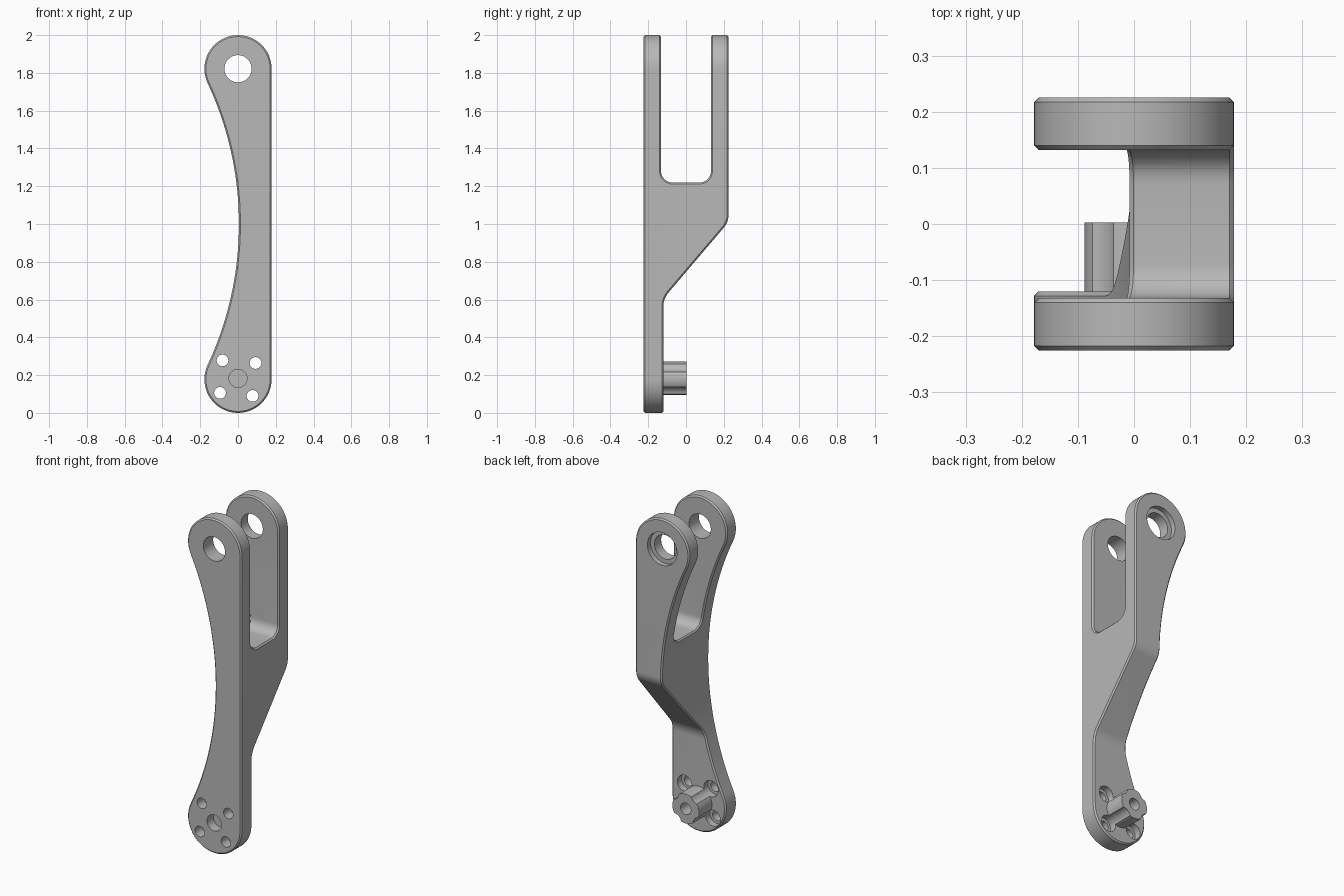
import bpy, bmesh, math
from mathutils import Vector

if "Cube" in bpy.data.objects:
    bpy.data.objects.remove(bpy.data.objects["Cube"], do_unlink=True)

# Single grey metal
metal = bpy.data.materials.new("grey metal")
metal.use_nodes = True
GREY = (0.48, 0.48, 0.48, 1)
metal.diffuse_color = GREY
metal.node_tree.nodes["Principled BSDF"].inputs["Base Color"].default_value = GREY

R = 0.178                      # end radius
TOP, BOTTOM = 2 - R, R         # end centres
FRONT, BACK = -0.225, 0.225
PAD_BACK = -0.12               # back face of the lower plate


def prism(name, points, axis, lo, hi):
    """Extrude a 2D outline: axis 'y' takes (x, z), axis 'x' takes (y, z)."""
    bm = bmesh.new()
    place = (lambda a, b, d: (a, d, b)) if axis == "y" else (lambda a, b, d: (d, a, b))
    face = bm.faces.new([bm.verts.new(place(a, b, lo)) for a, b in points])
    grown = bmesh.ops.extrude_face_region(bm, geom=[face])["geom"]
    shift = Vector(place(0, 0, hi - lo))
    bmesh.ops.translate(bm, vec=shift, verts=[v for v in grown if isinstance(v, bmesh.types.BMVert)])
    bmesh.ops.recalc_face_normals(bm, faces=bm.faces)
    mesh = bpy.data.meshes.new(name)
    bm.to_mesh(mesh)
    bm.free()
    mesh.materials.append(metal)
    obj = bpy.data.objects.new(name, mesh)
    bpy.context.collection.objects.link(obj)
    return obj


def arc(cx, cz, r, start, end, n):
    return [(cx + r * math.cos(t), cz + r * math.sin(t))
            for t in (start + (end - start) * i / n for i in range(n + 1))]


def rod(x, z, r, lo, hi, n=40):
    return prism("cutter", arc(x, z, r, 0, math.tau, n)[:-1], "y", lo, hi)


def fillet(corners, n=8):
    """Round each (a, b, radius) corner of an outline."""
    out = []
    for i, (a, b, r) in enumerate(corners):
        p = Vector((a, b))
        if r == 0:
            out.append((a, b))
            continue
        u = (Vector(corners[i - 1][:2]) - p).normalized()
        v = (Vector(corners[(i + 1) % len(corners)][:2]) - p).normalized()
        half = u.angle(v) / 2
        centre = p + (u + v).normalized() * r / math.sin(half)
        s = p + u * r / math.tan(half) - centre
        e = p + v * r / math.tan(half) - centre
        sweep = s.angle(e)
        for k in range(n + 1):
            t = k / n
            q = (s * math.sin((1 - t) * sweep) + e * math.sin(t * sweep)) / math.sin(sweep)
            out.append(tuple(centre + q))
    return out


def apply(obj, kind, **settings):
    mod = obj.modifiers.new(kind, kind)
    for key, value in settings.items():
        setattr(mod, key, value)
    bpy.context.view_layer.objects.active = obj
    bpy.ops.object.modifier_apply(modifier=mod.name)


def combine(obj, tool, operation):
    apply(obj, "BOOLEAN", object=tool, operation=operation, solver="EXACT")
    bpy.data.objects.remove(tool, do_unlink=True)


def smooth(obj):
    bpy.ops.object.select_all(action="DESELECT")
    obj.select_set(True)
    bpy.context.view_layer.objects.active = obj
    bpy.ops.object.shade_smooth_by_angle(angle=math.radians(28))


# Front outline: two round ends, straight right edge, hollow left edge
waist, rise = 0.005, TOP - 1
big = (rise ** 2 + waist ** 2 - R ** 2) / (2 * (R + waist))
tilt = math.atan2(rise, big - waist)
outline = arc(0, TOP, R, 0, math.pi + tilt, 40)
outline += arc(waist - big, 1, big, tilt, -tilt, 40)[1:-1]
outline += arc(0, BOTTOM, R, math.pi - tilt, math.tau, 40)
arm = prism("fork_arm", outline, "y", -0.4, 0.4)

# Side outline: lower plate, slanted shoulder and two prongs
SLOT = 0.132
side = fillet([(FRONT, -0.1, 0), (PAD_BACK, -0.1, 0), (PAD_BACK, 0.605, 0.12),
               (BACK, 1.01, 0.1), (BACK, 2.1, 0), (SLOT, 2.1, 0), (SLOT, 1.22, 0.06),
               (-SLOT, 1.22, 0.06), (-SLOT, 2.1, 0), (FRONT, 2.1, 0)])
combine(arm, prism("cutter", side, "x", -0.5, 0.5), "INTERSECT")
apply(arm, "BEVEL", width=0.008, segments=1, limit_method="ANGLE",
      angle_limit=math.radians(40), use_clamp_overlap=False)

# Pivot hole through both prongs, with a recess in the back
combine(arm, rod(0, TOP, 0.072, -0.4, 0.4), "DIFFERENCE")
combine(arm, rod(0, TOP, 0.098, BACK - 0.03, 0.4), "DIFFERENCE")

# Hub on the lower plate, with a blind bore from each side
HUB_Z = 0.183
hub = rod(0, HUB_Z, 0.088, PAD_BACK - 0.01, 0.003, 64)
hub.name = hub.data.name = "hub"
combine(arm, rod(0, HUB_Z, 0.048, -0.4, FRONT + 0.06), "DIFFERENCE")
combine(hub, rod(0, HUB_Z, 0.034, -0.1, 0.1), "DIFFERENCE")

# Screw holes with back recesses that also scallop the hub
for x, z in [(-0.082, 0.278), (0.093, 0.264), (-0.095, 0.106), (0.077, 0.09)]:
    combine(arm, rod(x, z, 0.031, -0.4, 0), "DIFFERENCE")
    combine(arm, rod(x, z, 0.048, PAD_BACK - 0.04, 0.05), "DIFFERENCE")
    combine(hub, rod(x, z, 0.048, -0.3, 0.05), "DIFFERENCE")

for part in (arm, hub):
    smooth(part)
